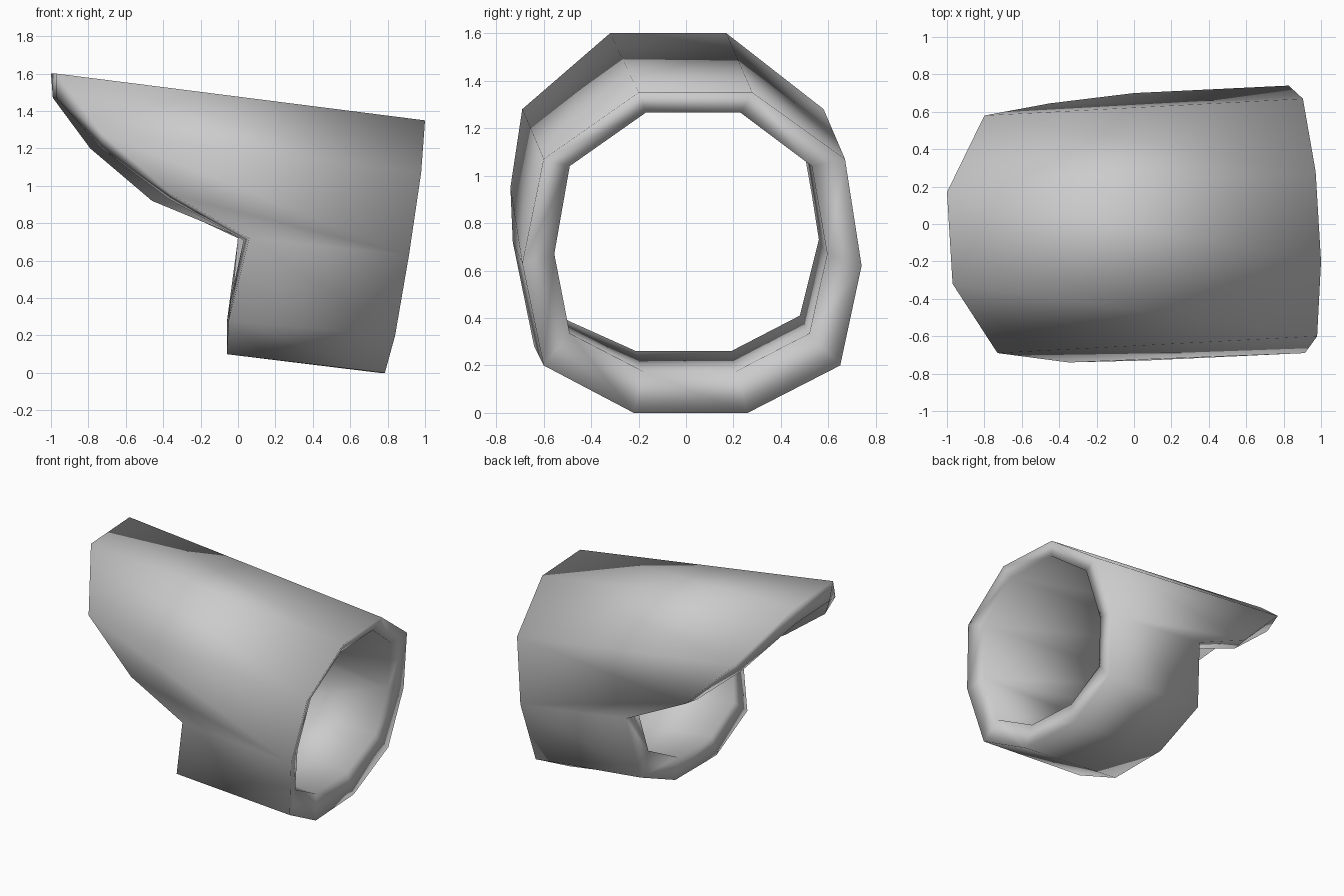
import bpy
import bmesh

old = bpy.data.objects.get("Cube")
if old:
    bpy.data.objects.remove(old, do_unlink=True)

# Single flat colour
grey = bpy.data.materials.new("light_grey")
grey.use_nodes = True
grey.diffuse_color = (0.6, 0.6, 0.6, 1)
grey.node_tree.nodes["Principled BSDF"].inputs["Base Color"].default_value = (0.6, 0.6, 0.6, 1)

# Ten-sided round end: (y, z) profiles, lying on slightly slanted planes
OUTER_END = [(-.20, 1.35), (.28, 1.35), (.67, 1.07), (.74, .62), (.65, .20),
             (.26, 0), (-.22, 0), (-.60, .20), (-.69, .63), (-.60, 1.07)]
INNER_END = [(-.17, 1.265), (.23, 1.265), (.53, 1.04), (.595, .67), (.52, .335),
             (.21, .175), (-.18, .175), (-.49, .335), (-.555, .67), (-.49, 1.04)]
outer_end = [(.784 + .16 * z - .06 * (y + .2), y, z) for y, z in OUTER_END]
inner_end = [(.76 + .18 * (z - .175) - .06 * (y + .18), y, z) for y, z in INNER_END]

# Notched end: long pointed hood above, short lip below
OUTER_NOTCH = [(-.97, -.32, 1.60), (-1, .17, 1.60), (-.80, .58, 1.28), (-.45, .645, .93),
               (0, .70, .72), (-.06, .61, .27), (-.06, .21, .10), (-.06, -.27, .10),
               (-.05, -.64, .28), (.06, -.73, .72), (-.35, -.74, .95), (-.73, -.69, 1.28)]
INNER_NOTCH = [(-.97, -.28, 1.47), (-.99, .14, 1.47), (-.79, .48, 1.20), (-.46, .53, .92),
               (0, .56, .73), (-.03, .48, .41), (-.06, .19, .26), (-.06, -.21, .26),
               (-.04, -.50, .39), (.03, -.59, .71), (-.37, -.62, .93), (-.73, -.57, 1.20)]
# Round-end corner that each notch corner runs to
PAIR = [0, 1, 2, 3, 3, 4, 5, 6, 7, 8, 8, 9]


def skin(bm, a, b, pair=None):
    """Join two closed loops with quads, or triangles where corners are shared."""
    pair = pair or list(range(len(b)))
    n = len(b)
    for i in range(n):
        j = (i + 1) % n
        corners = [a[pair[i]], a[pair[j]], b[j], b[i]]
        bm.faces.new(list(dict.fromkeys(corners)))


bm = bmesh.new()
oe, ie, on, inn = [[bm.verts.new(p) for p in loop]
                   for loop in (outer_end, inner_end, OUTER_NOTCH, INNER_NOTCH)]
skin(bm, oe, on, PAIR)    # outer wall
skin(bm, ie, inn, PAIR)   # inner wall
skin(bm, oe, ie)          # round rim
skin(bm, on, inn)         # notched rim
bmesh.ops.recalc_face_normals(bm, faces=bm.faces)
for f in bm.faces:
    f.smooth = True

mesh = bpy.data.meshes.new("notched_sleeve")
bm.to_mesh(mesh)
bm.free()
mesh.materials.append(grey)
sleeve = bpy.data.objects.new("notched_sleeve", mesh)
bpy.context.collection.objects.link(sleeve)
